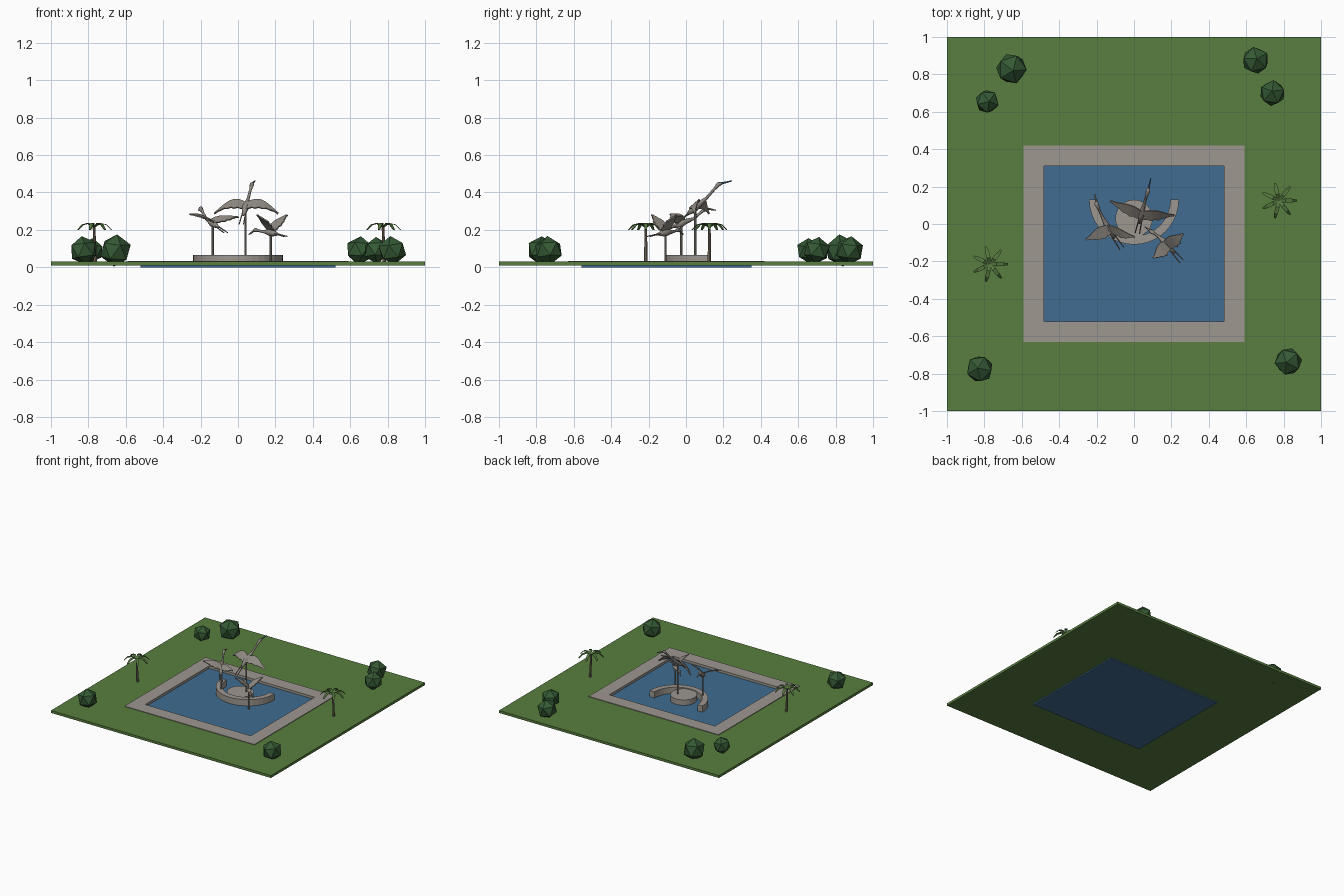
import bpy, bmesh, math
from mathutils import Vector as V

if "Cube" in bpy.data.objects:
    bpy.data.objects.remove(bpy.data.objects["Cube"])


def material(name, rgb):
    m = bpy.data.materials.new(name)
    m.use_nodes = True
    m.diffuse_color = (*rgb, 1)
    m.node_tree.nodes["Principled BSDF"].inputs["Base Color"].default_value = (*rgb, 1)
    return m


GRASS = material("grass green", (0.1, 0.21, 0.05))
WATER = material("water blue", (0.05, 0.15, 0.28))
STONE = material("paving stone", (0.34, 0.31, 0.28))
STATUE = material("statue grey", (0.28, 0.255, 0.225))
BUSH = material("bush green", (0.035, 0.1, 0.035))
FROND = material("frond green", (0.09, 0.19, 0.05))
TRUNK = material("trunk brown", (0.22, 0.18, 0.13))


def finish(name, bm, mat):
    bmesh.ops.recalc_face_normals(bm, faces=bm.faces)
    me = bpy.data.meshes.new(name)
    bm.to_mesh(me)
    bm.free()
    me.materials.append(mat)
    ob = bpy.data.objects.new(name, me)
    bpy.context.scene.collection.objects.link(ob)
    return ob


def prism(name, outline, z0, z1, mat):
    """Extrude a flat outline upward."""
    bm = bmesh.new()
    face = bm.faces.new([bm.verts.new((x, y, z0)) for x, y in outline])
    top = bmesh.ops.extrude_face_region(bm, geom=[face])["geom"]
    bmesh.ops.translate(bm, vec=(0, 0, z1 - z0),
                        verts=[g for g in top if isinstance(g, bmesh.types.BMVert)])
    return finish(name, bm, mat)


def corners(x, y0, y1):
    return [(-x, y0), (x, y0), (x, y1), (-x, y1)]


def frame(name, outer, inner, z0, z1, mat):
    """Rectangular slab with a rectangular opening."""
    bm = bmesh.new()
    loops = [[bm.verts.new((x, y, z)) for x, y in ring]
             for ring, z in ((outer, z0), (outer, z1), (inner, z1), (inner, z0))]
    for a, b in zip(loops, loops[1:] + loops[:1]):
        for i in range(4):
            j = (i + 1) % 4
            bm.faces.new((a[i], a[j], b[j], b[i]))
    return finish(name, bm, mat)


def tube(name, path, radii, mat, sides=8):
    """Loft rings of varying radius along a path."""
    pts = [V(p) for p in path]
    bm = bmesh.new()
    rings = []
    for i, p in enumerate(pts):
        d = (pts[min(i + 1, len(pts) - 1)] - pts[max(i - 1, 0)]).normalized()
        a = d.cross(V((1, 0, 0)) if abs(d.x) < 0.8 else V((0, 1, 0))).normalized()
        b = d.cross(a)
        turns = [math.tau * k / sides for k in range(sides)]
        rings.append([bm.verts.new(p + (a * math.cos(t) + b * math.sin(t)) * radii[i])
                      for t in turns])
    for r, q in zip(rings, rings[1:]):
        for k in range(sides):
            n = (k + 1) % sides
            bm.faces.new((r[k], r[n], q[n], q[k]))
    bm.faces.new(rings[0])
    bm.faces.new(rings[-1])
    return finish(name, bm, mat)


def strip(name, left, right, mat, thick):
    """Thin plate between two edge lines."""
    bm = bmesh.new()
    a = [bm.verts.new(p) for p in left]
    b = [bm.verts.new(p) for p in right]
    for i in range(len(a) - 1):
        bm.faces.new((a[i], a[i + 1], b[i + 1], b[i]))
    ob = finish(name, bm, mat)
    mod = ob.modifiers.new("thickness", "SOLIDIFY")
    mod.thickness = thick
    mod.offset = 0
    return ob


# Ground, pool and paving
pool = corners(0.52, -0.56, 0.35)
frame("lawn", corners(1, -1, 1), pool, 0.01, 0.03, GRASS)
frame("paving", corners(0.59, -0.63, 0.42), corners(0.48, -0.52, 0.31), 0.012, 0.035, STONE)
prism("pool_water", pool, 0, 0.015, WATER)

# Round plinth and the crescent wall around its front
circle = [math.tau * i / 24 for i in range(24)]
prism("plinth", [(0.1 * math.cos(t), 0.03 + 0.1 * math.sin(t)) for t in circle],
      0.012, 0.06, STONE)
sweep = [math.pi + math.pi * i / 20 for i in range(21)]
arc = [(0.24 * math.cos(t), 0.13 + 0.24 * math.sin(t)) for t in sweep]
arc += [(0.195 * math.cos(t), 0.13 + 0.195 * math.sin(t)) for t in reversed(sweep)]
prism("crescent_wall", arc, 0.012, 0.066, STONE)


# Flying bird statues
def wing(name, root, tip, fwd, arch):
    lead, trail = [], []
    for i in range(10):
        t = i / 9
        mid = root.lerp(tip, t) + V((0, 0, arch * math.sin(math.pi * t)))
        chord = 0.05 + 0.03 * math.sin(math.pi * min(1, t * 1.2)) - 0.035 * t * t
        lead.append(mid + fwd * chord * (0.45 - 0.35 * t * t))
        trail.append(mid - fwd * chord * (0.6 if i % 2 else 0.48))
    strip(name, lead, trail, STATUE, 0.007)


def bird(name, body, neck, head, beak, feet, tips, arch, beak_mat):
    body, neck, head, beak, feet = map(V, (body, neck, head, beak, feet))
    fwd = (neck - feet).normalized()
    side = fwd.cross(V((0, 0, 1))).normalized()
    tail = body - fwd * 0.065
    path = [tail, body - fwd * 0.03, body, body + fwd * 0.03, neck, neck.lerp(head, 0.6),
            head, head.lerp(beak, 0.25)]
    ob = tube(name + "_body", path, [0.004, 0.015, 0.02, 0.014, 0.008, 0.007, 0.012, 0.007],
              STATUE)
    ob.data.shade_smooth()
    tube(name + "_beak", [head.lerp(beak, 0.2), beak], [0.006, 0.003], beak_mat, 6)
    for label, s in (("left", -1), ("right", 1)):
        tube(f"{name}_{label}_leg", [body - fwd * 0.03 + side * s * 0.008,
                                     feet + side * s * 0.012], [0.004, 0.003], STATUE, 5)
    for label, tip in zip(("left", "right"), tips):
        wing(f"{name}_{label}_wing", body + V((0, 0, 0.012)), V(tip), fwd, arch)
    tube(name + "_pole", [(body.x, body.y, 0.012), body], [0.006, 0.006], STATUE)


bird("tall_bird", (0.04, 0.05, 0.32), (0.055, 0.11, 0.37), (0.075, 0.175, 0.445),
     (0.09, 0.245, 0.462), (0.018, -0.05, 0.23),
     ((0.215, 0.05, 0.29), (-0.125, 0.125, 0.29)), 0.03, WATER)
bird("side_bird", (-0.135, -0.025, 0.235), (-0.17, 0.04, 0.26), (-0.2, 0.105, 0.315),
     (-0.21, 0.16, 0.305), (-0.065, -0.13, 0.185),
     ((0.0, -0.065, 0.27), (-0.26, -0.08, 0.285)), 0.008, STATUE)
bird("low_bird", (0.175, -0.11, 0.185), (0.135, -0.07, 0.19), (0.092, -0.04, 0.2),
     (0.058, -0.015, 0.175), (0.255, -0.2, 0.165),
     ((0.26, -0.05, 0.28), (0.1, -0.18, 0.28)), 0.008, STATUE)

# Faceted bushes
for i, (x, y, r) in enumerate(((-0.655, 0.83, 0.087), (-0.785, 0.655, 0.067),
                               (0.65, 0.875, 0.077), (0.74, 0.7, 0.073),
                               (-0.825, -0.775, 0.077), (0.825, -0.735, 0.078))):
    bm = bmesh.new()
    bmesh.ops.create_icosphere(bm, subdivisions=1, radius=r)
    ob = finish(f"bush_{i + 1}", bm, BUSH)
    ob.location = (x, y, 0.09)
    ob.rotation_euler = (0.12, 0.1, i * 0.9)

# Palms with arching fronds
for label, x, y in (("left", 0.775, 0.125), ("right", -0.77, -0.215)):
    tube(label + "_palm_trunk", [(x + 0.008, y, 0.02), (x + 0.004, y, 0.12), (x, y, 0.215)],
         [0.01, 0.008, 0.007], TRUNK)
    for k in range(7):
        a = math.tau * k / 7
        out, across = V((math.cos(a), math.sin(a), 0)), V((-math.sin(a), math.cos(a), 0))
        edges = [[V((x, y, 0.212)) + out * d + V((0, 0, h)) + across * s * w
                  for d, h, w in ((0, 0, 0.005), (0.035, 0.023, 0.011),
                                  (0.068, 0.015, 0.01), (0.095, -0.012, 0.005))]
                 for s in (-1, 1)]
        strip(f"{label}_palm_frond_{k + 1}", *edges, FROND, 0.004)
